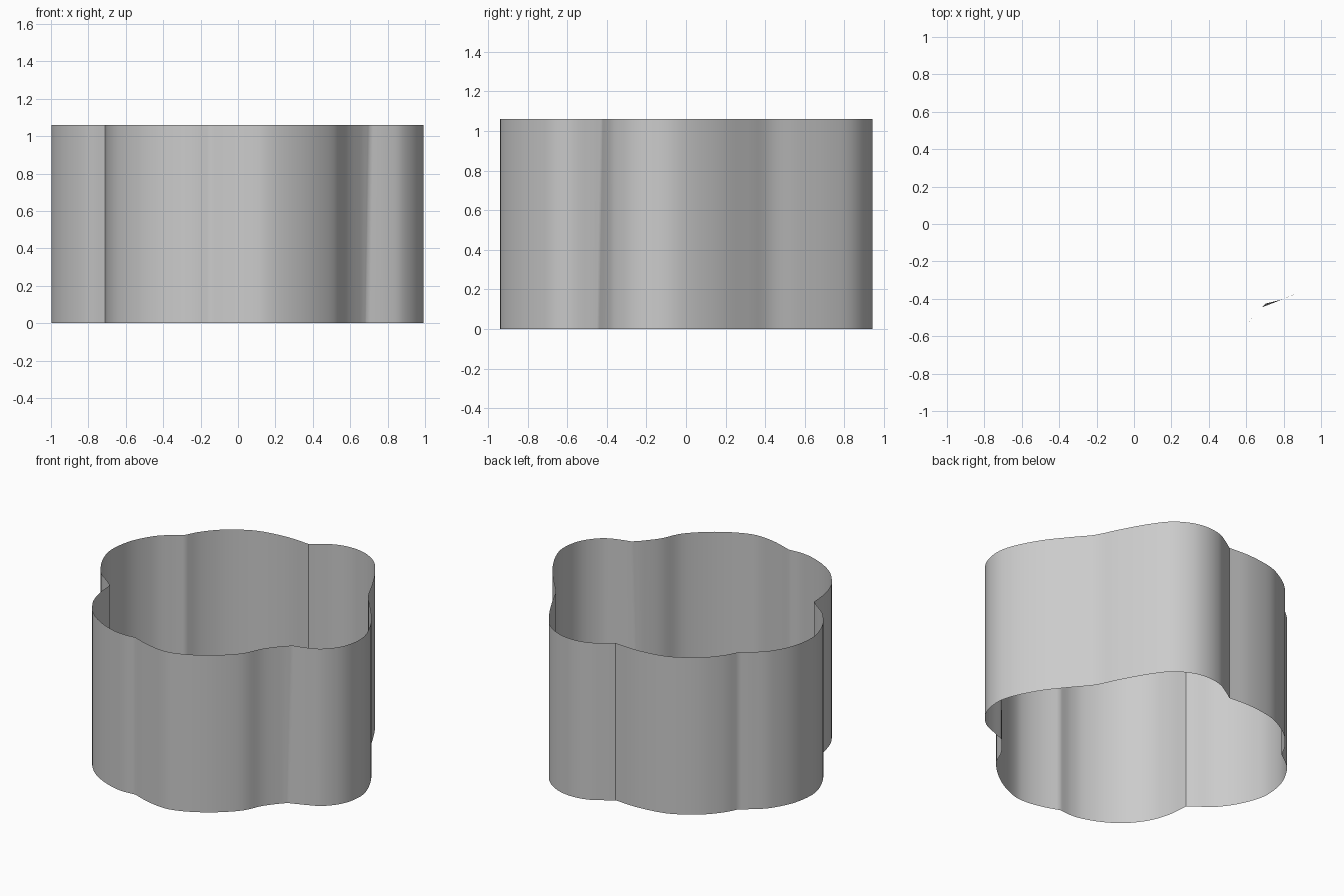
import bpy
import bmesh
from mathutils import Vector

default_cube = bpy.data.objects.get("Cube")
if default_cube:
    bpy.data.objects.remove(default_cube, do_unlink=True)

HEIGHT = 1.06
STEPS = 6

# Outline of the rim, clockwise from the back, one list per lobe (hundredths of a unit).
# Each lobe ends in a crease where the next one begins.
back_right_lobe = [(-6, 83.5), (0, 87.5), (9, 92.5), (20, 94.2), (31, 92), (42, 85),
                   (51, 73), (60, 57), (67, 43), (76, 32), (87, 18), (95, 4),
                   (99, -8), (98.5, -19), (95, -28), (88, -36), (80, -40), (70.5, -42.5)]
front_right_lobe = [(65, -48), (58, -57), (52, -69), (41, -80), (29, -88),
                    (17, -93), (8, -93.8), (-3, -92), (-15, -88)]
front_left_lobe = [(-24, -88.5), (-33, -87), (-45, -82), (-56, -74),
                   (-65, -62), (-69.5, -49), (-71, -35)]
left_lobe = [(-76, -31), (-85, -24), (-93, -13), (-98.5, 0), (-99.7, 11),
             (-97, 25), (-90, 38), (-83, 45), (-75, 51)]
back_left_lobe = [(-70, 60), (-61, 70), (-50, 77.5), (-39, 82), (-22, 84.2), (-6, 83.5)]


def smooth_path(points, steps):
    """Interpolate a smooth open path through the points, leaving out the last one."""
    padded = [points[0] * 2 - points[1]] + points + [points[-1] * 2 - points[-2]]
    path = []
    for before, start, end, after in zip(padded, padded[1:], padded[2:], padded[3:]):
        leave = (end - before) / 2
        arrive = (after - start) / 2
        for step in range(steps):
            t = step / steps
            blend = t * t * (3 - 2 * t)
            path.append(start.lerp(end, blend)
                        + leave * (t * (1 - t) ** 2)
                        - arrive * (t * t * (1 - t)))
    return path


def make_outline(lobes):
    outline = []
    crease = None
    for lobe in lobes:
        points = [Vector((x, y, 0)) / 100 for x, y in lobe]
        if crease is not None:
            points.insert(0, crease)
        crease = points[-1]
        outline += smooth_path(points, STEPS)
    return outline


def make_material(name, color):
    material = bpy.data.materials.new(name)
    material.use_nodes = True
    material.diffuse_color = color
    shader = next(n for n in material.node_tree.nodes if n.type == 'BSDF_PRINCIPLED')
    shader.inputs["Base Color"].default_value = color
    return material


# The crease at the front right leans slightly from the bottom to the rim
rim_lobes = [back_right_lobe, front_right_lobe, front_left_lobe, left_lobe, back_left_lobe]
base_lobes = [back_right_lobe[:-1] + [(68.5, -44.5)]] + rim_lobes[1:]

# Open wall: a single sheet lofted from the bottom outline to the rim
bm = bmesh.new()
base = [bm.verts.new(p) for p in make_outline(base_lobes)]
rim = [bm.verts.new(p + Vector((0, 0, HEIGHT))) for p in make_outline(rim_lobes)]
for i in range(len(base)):
    previous = i - 1
    bm.faces.new((base[previous], rim[previous], rim[i], base[i]))

mesh = bpy.data.meshes.new("lobed_wall")
bm.to_mesh(mesh)
bm.free()
wall = bpy.data.objects.new("lobed_wall", mesh)
bpy.context.collection.objects.link(wall)
mesh.materials.append(make_material("light grey", (0.6, 0.6, 0.6, 1)))

# Smooth curves with sharp creases
bpy.ops.object.select_all(action='DESELECT')
wall.select_set(True)
bpy.context.view_layer.objects.active = wall
bpy.ops.object.shade_smooth_by_angle()
